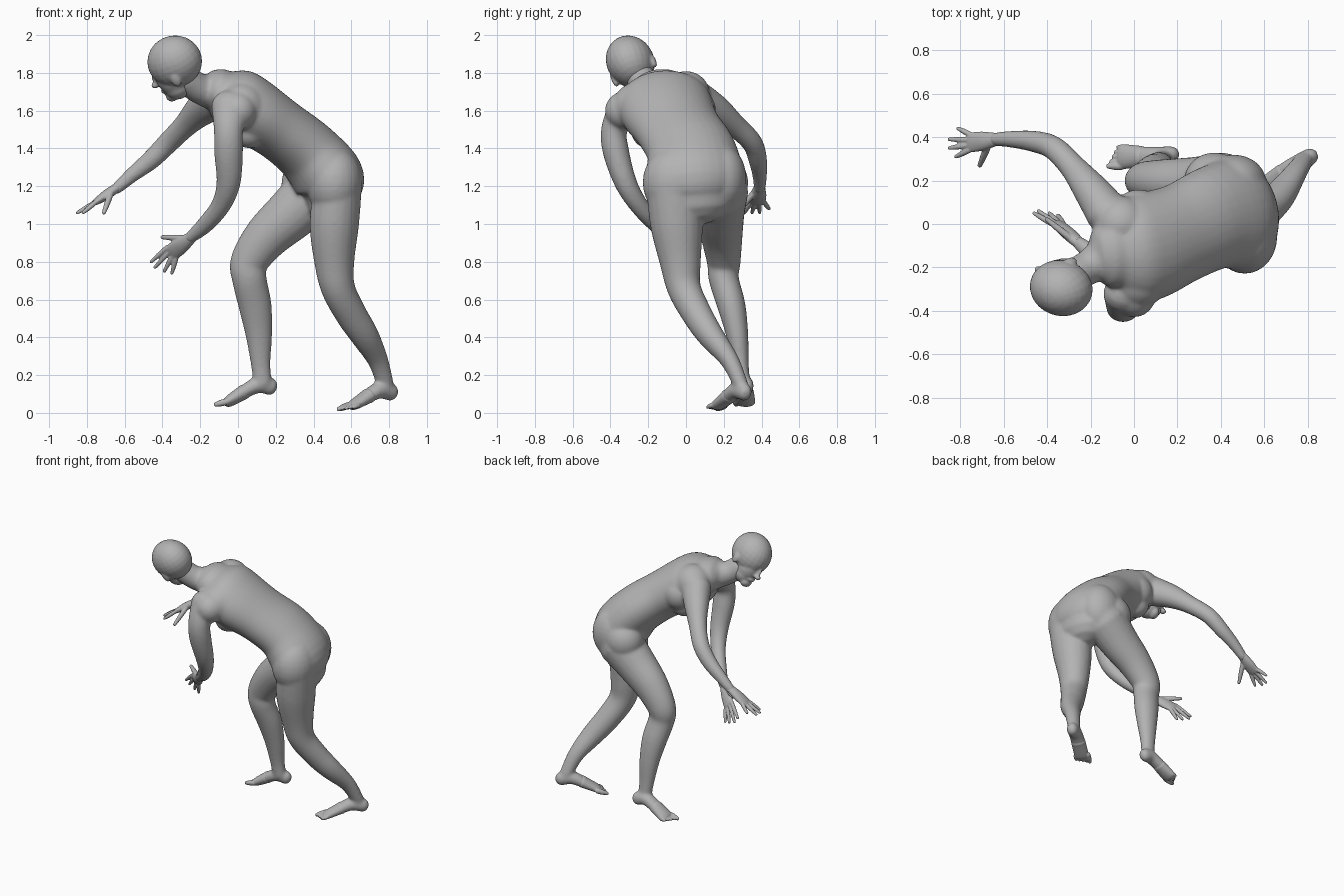
import bpy, bmesh, math
from mathutils import Vector, Matrix

cube = bpy.data.objects.get("Cube")
if cube:
    bpy.data.objects.remove(cube, do_unlink=True)

grey = bpy.data.materials.new("clay grey")
grey.use_nodes = True
colour = (.45, .45, .45, 1)
grey.diffuse_color = colour
for node in grey.node_tree.nodes:
    if node.type == 'BSDF_PRINCIPLED':
        node.inputs["Base Color"].default_value = colour

SIDE = Vector((0, 1, 0))


def spline(points, steps=5):
    """Smooth curve through stations of any dimension."""
    padded = [points[0]] + list(points) + [points[-1]]
    result = []
    for before, start, end, after in zip(padded, padded[1:], padded[2:], padded[3:]):
        for k in range(steps):
            t = k / steps
            result.append([b + t / 2 * (c - a + t * (2 * a - 5 * b + 4 * c - d + t * (3 * (b - c) + d - a)))
                           for a, b, c, d in zip(before, start, end, after)])
    result.append(list(points[-1]))
    return result


def loft(bm, stations, lateral=SIDE, flat_start=1, flat_end=None, sides=20):
    """Round-ended tube; a station is x, y, z, half width. Depth is width times flatness."""
    flat_end = flat_start if flat_end is None else flat_end
    samples = spline(stations)
    centres = [Vector(sample[:3]) for sample in samples]
    last = len(samples) - 1
    slices = []
    for i, sample in enumerate(samples):
        tangent = (centres[min(i + 1, last)] - centres[max(i - 1, 0)]).normalized()
        width = sample[3]
        depth = width * (flat_start + (flat_end - flat_start) * i / last)
        slices.append((centres[i], tangent, width, depth))

    def cap(end, sign):
        centre, tangent, width, depth = end
        rounded = []
        for step in (1, 2, 3):
            angle = step * math.pi / 7
            reach = tangent * sign * min(width, depth) * math.sin(angle)
            rounded.append((centre + reach, tangent, width * math.cos(angle), depth * math.cos(angle)))
        return rounded

    slices = cap(slices[0], -1)[::-1] + slices + cap(slices[-1], 1)
    angles = [math.tau * k / sides for k in range(sides)]
    rings = []
    for centre, tangent, width, depth in slices:
        across = (lateral - tangent * lateral.dot(tangent)).normalized()
        deep = tangent.cross(across)
        rings.append([bm.verts.new(centre + across * width * math.cos(a) + deep * depth * math.sin(a))
                      for a in angles])
    for lower, upper in zip(rings, rings[1:]):
        for k in range(sides):
            n = (k + 1) % sides
            bm.faces.new((lower[k], lower[n], upper[n], upper[k]))
    bm.faces.new(rings[0][::-1])
    bm.faces.new(rings[-1])


def blob(bm, centre, radii, frame=Matrix()):
    matrix = frame @ Matrix.Translation(centre) @ Matrix.Diagonal(radii).to_4x4()
    bmesh.ops.create_uvsphere(bm, u_segments=24, v_segments=14, radius=1, matrix=matrix)


def skin(name, bm, voxel, smoothing):
    """Fuse overlapping volumes into one smooth surface."""
    bmesh.ops.recalc_face_normals(bm, faces=bm.faces)
    rough = bpy.data.meshes.new(name)
    bm.to_mesh(rough)
    bm.free()
    obj = bpy.data.objects.new(name, rough)
    bpy.context.collection.objects.link(obj)
    remesh = obj.modifiers.new("fuse", 'REMESH')
    remesh.mode = 'VOXEL'
    remesh.voxel_size = voxel
    smooth = obj.modifiers.new("relax", 'SMOOTH')
    smooth.factor = .5
    smooth.iterations = smoothing
    graph = bpy.context.evaluated_depsgraph_get()
    mesh = bpy.data.meshes.new_from_object(obj.evaluated_get(graph))
    obj.modifiers.clear()
    obj.data = mesh
    mesh.materials.clear()
    mesh.materials.append(grey)
    mesh.shade_smooth()


# Torso and neck
body = bmesh.new()
lean = Vector((-.2, .9, .1))
loft(body, [(.5, .06, 1.14, .2), (.48, .05, 1.24, .26), (.37, .03, 1.38, .24), (.22, -.04, 1.5, .23),
            (.07, -.1, 1.6, .25), (-.02, -.12, 1.66, .24), (-.09, -.13, 1.7, .17)], lean, .72, sides=32)
loft(body, [(-.05, -.11, 1.69, .12), (-.13, -.15, 1.7, .1), (-.21, -.2, 1.72, .08), (-.28, -.24, 1.77, .08)])

# Shoulder blades, shoulders and breasts
for x, y, z, radius in [(-.06, 0, 1.68, .13), (.02, .04, 1.6, .12), (.02, -.26, 1.62, .13),
                        (0, -.33, 1.6, .1), (.06, -.2, 1.49, .09), (0, .02, 1.52, .09)]:
    blob(body, (x, y, z), (radius, radius, radius))

# Buttocks and right hip
blob(body, (.51, -.06, 1.22), (.15, .17, .19))
blob(body, (.46, .19, 1.24), (.15, .13, .18))
blob(body, (.37, .2, 1.22), (.14, .13, .14))

# Left arm, then right arm
loft(body, [(-.04, -.32, 1.62, .09), (-.05, -.38, 1.5, .07), (-.05, -.37, 1.38, .07), (-.05, -.32, 1.22, .06),
            (-.09, -.25, 1.1, .05), (-.17, -.16, 1, .045), (-.25, -.09, .93, .033)], SIDE, 1.15, 1)
loft(body, [(-.12, .05, 1.66, .1), (-.2, .16, 1.6, .08), (-.28, .26, 1.52, .06), (-.37, .35, 1.43, .055),
            (-.46, .38, 1.34, .05), (-.56, .39, 1.26, .04), (-.64, .39, 1.19, .032)], SIDE, 1.1, 1)

# Left leg, then right leg
loft(body, [(.53, -.07, 1.2, .14), (.51, -.05, 1, .14), (.51, -.03, .8, .11), (.53, -.01, .66, .09),
            (.6, .06, .52, .08), (.67, .13, .41, .07), (.74, .23, .28, .05), (.78, .29, .15, .04)],
     SIDE, .9, 1.15)
loft(body, [(.41, .18, 1.17, .15), (.28, .18, 1.05, .13), (.15, .19, .93, .11), (.06, .2, .8, .09),
            (.06, .2, .71, .08), (.09, .24, .57, .075), (.11, .27, .42, .06), (.12, .29, .26, .043),
            (.13, .3, .16, .04)], SIDE, 1.05, 1.25)


def digit(bm, start, end, radius):
    loft(bm, [(*start, radius), (*start.lerp(end, .5), radius), (*end, radius * .7)], SIDE + lean, sides=12)


def foot(name, stations, across, toe_end):
    """Heel and instep fuse with the leg; toes run from big to little."""
    across = Vector(across).normalized()
    loft(body, stations, across, 1.2, .5)
    toes = bmesh.new()
    loft(toes, stations[-2:], across, .8, .5)
    ball, tip = Vector(stations[-1][:3]), Vector(toe_end)
    for i in range(5):
        offset = across * .022 * (i - 2)
        digit(toes, ball + offset, tip.lerp(ball, i / 8) + offset, .013 if i else .018)
    skin(name, toes, .005, 2)


foot("left_toes", [(.81, .31, .11, .04), (.75, .27, .12, .047), (.69, .23, .09, .05), (.61, .17, .04, .05)],
     (.6, -.8, 0), (.56, .13, .02))
foot("right_toes", [(.17, .32, .14, .04), (.11, .31, .15, .047), (.03, .31, .11, .05), (-.05, .31, .06, .058)],
     (.15, 1, 0), (-.11, .31, .045))
skin("body", body, .008, 22)

# Head, turned and tilted
forward = Vector((-.88, .33, -.33)).normalized()
left = Vector((-.16, -.87, -.43))
left = (left - forward * left.dot(forward)).normalized()
up = forward.cross(left)
frame = Matrix((forward, left, up)).transposed().to_4x4()
frame.translation = (-.335, -.295, 1.86)
head = bmesh.new()
head_parts = {
    "cranium": ((0, 0, 0), (.147, .126, .14)),
    "face": ((.05, 0, -.07), (.09, .09, .12)),
    "jaw": ((.05, 0, -.13), (.075, .08, .075)),
    "chin": ((.1, 0, -.17), (.035, .045, .035)),
    "brow": ((.105, 0, -.01), (.04, .075, .03)),
    "lips": ((.12, 0, -.13), (.025, .035, .016)),
    "nose bridge": ((.14, 0, -.06), (.022, .014, .04)),
    "nose tip": ((.155, 0, -.085), (.026, .022, .018)),
}
for centre, radii in head_parts.values():
    blob(head, centre, radii, frame)
for side in (1, -1):
    blob(head, (.11, side * .04, -.04), (.022, .022, .016), frame)  # eye
    blob(head, (0, side * .115, -.055), (.027, .016, .042), frame)  # ear
skin("head", head, .007, 5)


def hand(name, wrist, knuckles, spread, tips, thumb):
    """Palm plus four fingers, listed from index to little, and a thumb."""
    bm = bmesh.new()
    wrist, knuckles = Vector(wrist), Vector(knuckles)
    spread = Vector(spread).normalized()
    loft(bm, [(*wrist, .029), (*wrist.lerp(knuckles, .55), .044), (*knuckles, .046)], spread, .85, .35)
    for i, tip in enumerate(tips):
        digit(bm, knuckles + spread * .024 * (i - 1.5), Vector(tip), .013)
    digit(bm, wrist.lerp(knuckles, .3) - spread * .02, Vector(thumb), .016)
    skin(name, bm, .005, 2)


hand("left_hand", (-.24, -.1, .935), (-.35, 0, .85), (.6, .05, -.7),
     [(-.46, .05, .8), (-.44, .06, .77), (-.39, .05, .75), (-.35, .04, .74)], (-.4, .02, .93))
hand("right_hand", (-.63, .39, 1.2), (-.755, .375, 1.115), (.1, 1, .1),
     [(-.82, .31, 1.06), (-.85, .35, 1.06), (-.85, .39, 1.06), (-.81, .44, 1.08)], (-.71, .27, 1.06))
